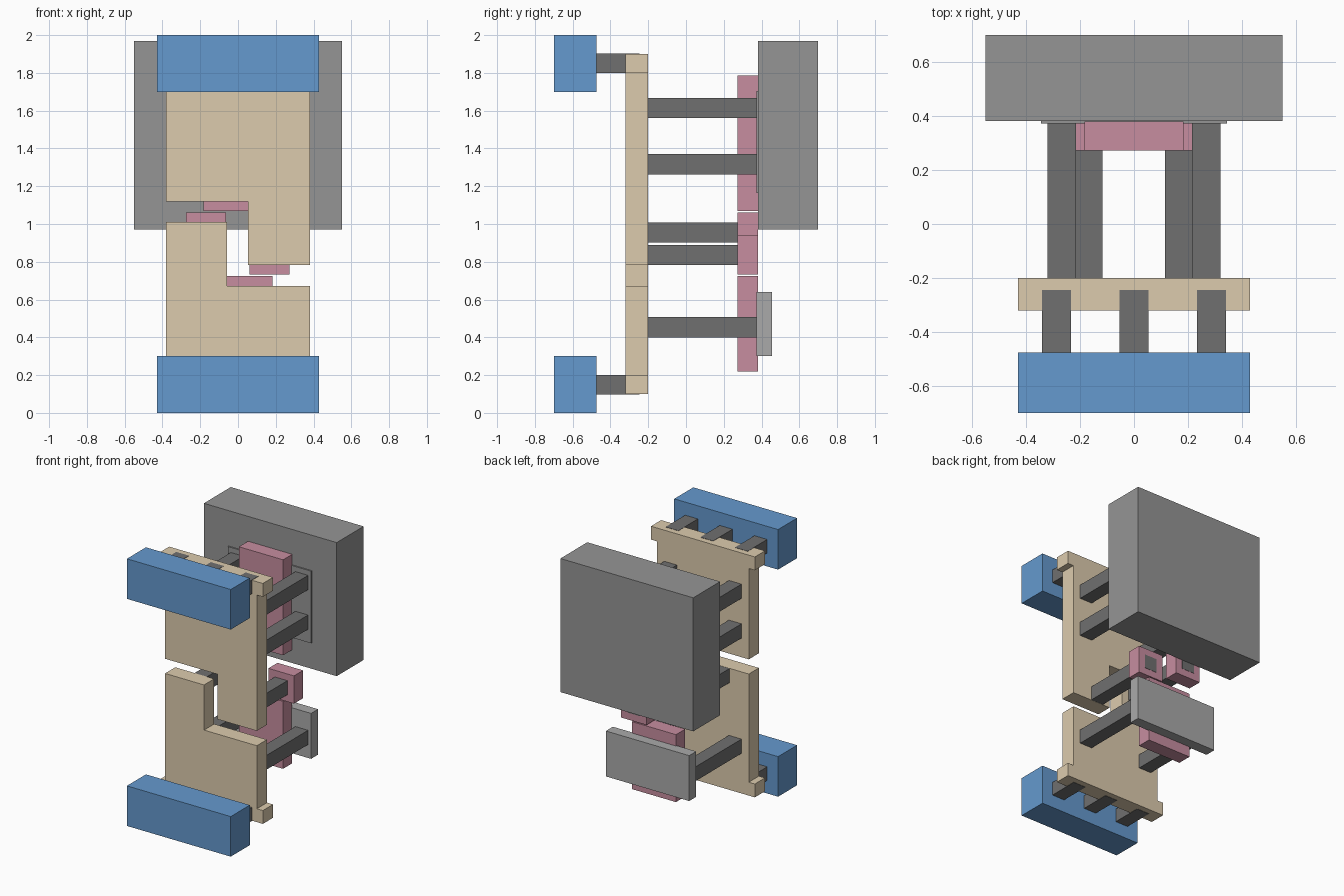
import bpy, bmesh

if "Cube" in bpy.data.objects:
    bpy.data.objects.remove(bpy.data.objects["Cube"])


def material(name, rgb):
    m = bpy.data.materials.new(name)
    m.diffuse_color = (*rgb, 1)
    m.use_nodes = True
    m.node_tree.nodes["Principled BSDF"].inputs["Base Color"].default_value = m.diffuse_color
    return m


BLUE = material("blue", (0.13, 0.32, 0.62))
TAN = material("tan", (0.72, 0.60, 0.42))
PINK = material("pink", (0.57, 0.27, 0.35))
DARK = material("dark_grey", (0.16, 0.16, 0.16))
GREY = material("mid_grey", (0.30, 0.30, 0.30))
LIGHT = material("light_grey", (0.40, 0.40, 0.40))


def plate(name, profile, y, mat):
    """Extrude an x-z outline from y[0] to y[1]."""
    bm = bmesh.new()
    face = bm.faces.new([bm.verts.new((x, y[0], z)) for x, z in profile])
    ext = bmesh.ops.extrude_face_region(bm, geom=[face])
    verts = [v for v in ext["geom"] if isinstance(v, bmesh.types.BMVert)]
    bmesh.ops.translate(bm, vec=(0, y[1] - y[0], 0), verts=verts)
    bmesh.ops.recalc_face_normals(bm, faces=bm.faces)
    me = bpy.data.meshes.new(name)
    bm.to_mesh(me)
    bm.free()
    me.materials.append(mat)
    ob = bpy.data.objects.new(name, me)
    bpy.context.collection.objects.link(ob)
    return ob


def box(name, x, y, z, mat):
    return plate(name, [(x[0], z[0]), (x[1], z[0]), (x[1], z[1]), (x[0], z[1])], y, mat)


# Front blocks, each on three short pegs let into the front plates
for label, z, pz in (("upper", (1.70, 2.0), (1.80, 1.902)), ("lower", (0, 0.30), (0.098, 0.20))):
    box(label + "_front_block", (-0.43, 0.43), (-0.70, -0.475), z, BLUE)
    for i, cx in enumerate((-0.287, 0, 0.287)):
        box(f"{label}_front_peg_{i + 1}", (cx - 0.053, cx + 0.053), (-0.475, -0.245), pz, DARK)

# Interlocking L-shaped front plates with flanged ends
plate("upper_front_plate", [
    (-0.43, 1.90), (-0.43, 1.80), (-0.38, 1.80), (-0.38, 1.12), (0.053, 1.12),
    (0.053, 0.783), (0.38, 0.783), (0.38, 1.80), (0.43, 1.80), (0.43, 1.90)], (-0.32, -0.20), TAN)
plate("lower_front_plate", [
    (0.43, 0.10), (0.43, 0.20), (0.38, 0.20), (0.38, 0.672), (-0.057, 0.672),
    (-0.057, 1.01), (-0.38, 1.01), (-0.38, 0.20), (-0.43, 0.20), (-0.43, 0.10)], (-0.32, -0.20), TAN)

# Long pegs in mirrored pairs
for label, z in (("top", (1.56, 1.667)), ("middle", (1.263, 1.37)), ("bottom", (0.40, 0.507))):
    for side, s in (("left", -1), ("right", 1)):
        box(f"{label}_{side}_long_peg", sorted((s * 0.215, s * 0.32)), (-0.20, 0.375), z, DARK)

# Pink bodies, and the two small blocks held by their own pegs
PY = (0.272, 0.38)
box("upper_pink_body", (-0.183, 0.183), PY, (1.07, 1.785), PINK)
box("lower_pink_body", (-0.183, 0.183), PY, (0.22, 0.725), PINK)
for side, cx, z, pz in (("left", -0.169, (0.85, 1.06), (0.903, 1.009)),
                        ("right", 0.167, (0.732, 0.94), (0.784, 0.89))):
    box(side + "_pink_block", (cx - 0.106, cx + 0.106), PY, z, PINK)
    box(side + "_block_peg", (cx - 0.052, cx + 0.052), (-0.20, 0.382), pz, DARK)

# Back block with raised pad, and the lower back plate
box("back_block", (-0.55, 0.55), (0.382, 0.70), (0.97, 1.97), GREY)
box("back_block_pad", (-0.345, 0.345), (0.372, 0.40), (1.165, 1.705), GREY)
box("lower_back_plate", (-0.345, 0.345), (0.372, 0.455), (0.30, 0.64), LIGHT)
